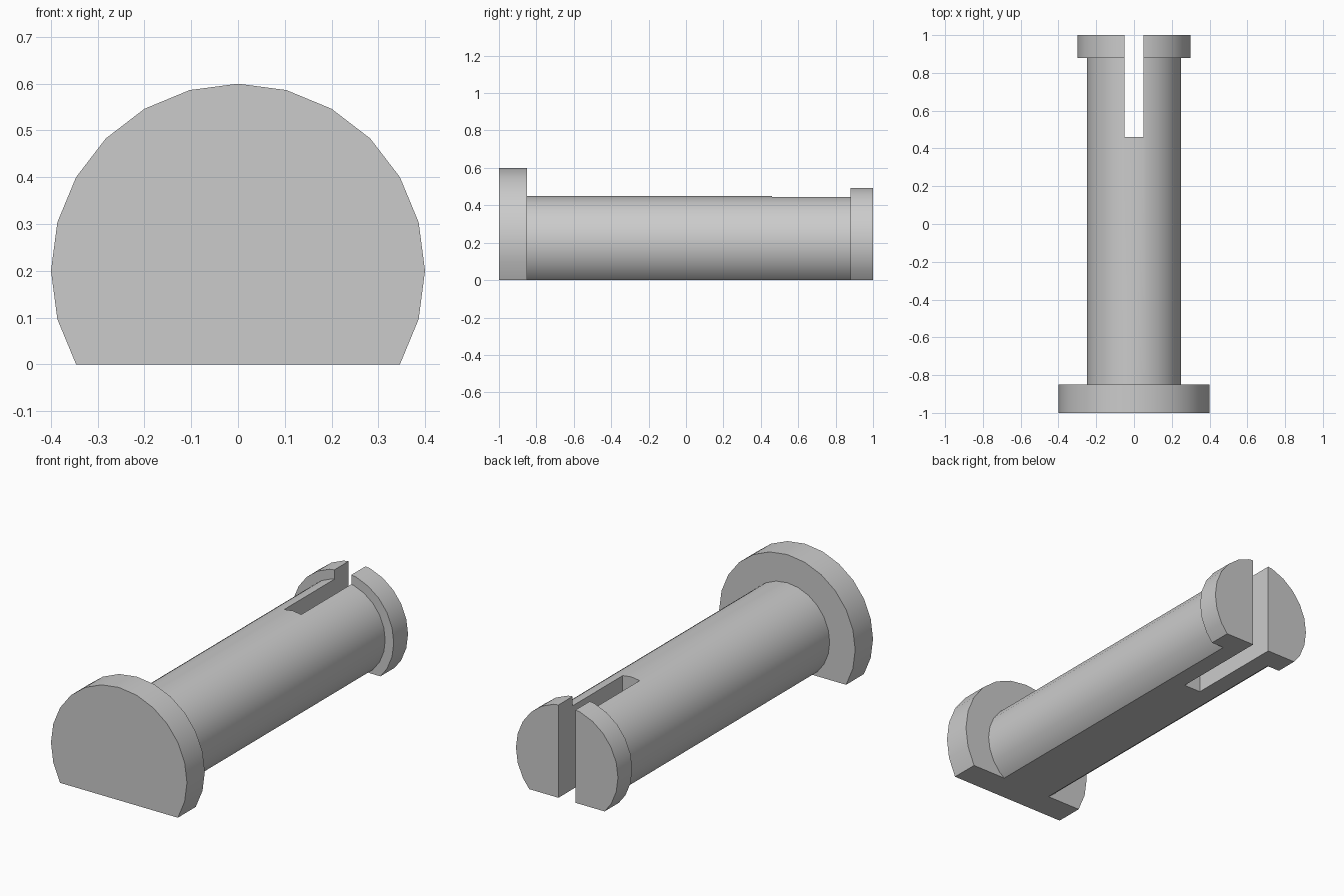
import bpy, bmesh, math
from mathutils import Matrix

default = bpy.data.objects.get("Cube")
if default:
    bpy.data.objects.remove(default, do_unlink=True)

AXIS_Z = 0.2          # height of the pin axis above the flat underside
SIDES = 24
SLOT_WIDTH = 0.1
SLOT_START = 0.46

grey = bpy.data.materials.new("plain grey")
grey.use_nodes = True
grey.diffuse_color = (0.6, 0.6, 0.6, 1)
grey.node_tree.nodes["Principled BSDF"].inputs["Base Color"].default_value = (0.6, 0.6, 0.6, 1)


def add_object(name, bm):
    mesh = bpy.data.meshes.new(name)
    bmesh.ops.recalc_face_normals(bm, faces=bm.faces)
    bm.to_mesh(mesh)
    bm.free()
    mesh.materials.append(grey)
    obj = bpy.data.objects.new(name, mesh)
    bpy.context.collection.objects.link(obj)
    return obj


def activate(obj):
    bpy.ops.object.select_all(action='DESELECT')
    obj.select_set(True)
    bpy.context.view_layer.objects.active = obj


def flat_bottomed_disc(name, radius, y0, y1):
    """Cylinder along y with its underside cut flat at the ground."""
    bm = bmesh.new()
    place = Matrix.Translation((0, (y0 + y1) / 2, AXIS_Z)) @ Matrix.Rotation(math.pi / 2, 4, 'X')
    bmesh.ops.create_cone(bm, cap_ends=True, segments=SIDES, radius1=radius,
                          radius2=radius, depth=y1 - y0, matrix=place)
    bmesh.ops.bisect_plane(bm, geom=bm.verts[:] + bm.edges[:] + bm.faces[:], dist=1e-5,
                           plane_co=(0, 0, 0), plane_no=(0, 0, 1), clear_inner=True)
    bmesh.ops.holes_fill(bm, edges=[e for e in bm.edges if e.is_boundary], sides=0)
    return add_object(name, bm)


# Pin parts
head = flat_bottomed_disc("head", 0.4, -1, -0.85)
shaft = flat_bottomed_disc("shaft", 0.25, -0.85, 0.88)
collar = flat_bottomed_disc("end_collar", 0.3, 0.88, 1)

# Slot that splits the collar and the end of the shaft
bm = bmesh.new()
length = 1
bmesh.ops.create_cube(bm, size=1, matrix=Matrix.Translation((0, SLOT_START + length / 2, AXIS_Z))
                      @ Matrix.Diagonal((SLOT_WIDTH, length, 2, 1)))
cutter = add_object("slot_cutter", bm)
cutter.hide_render = True

for part in (shaft, collar):
    activate(part)
    cut = part.modifiers.new("slot", 'BOOLEAN')
    cut.operation = 'DIFFERENCE'
    cut.solver = 'EXACT'
    cut.object = cutter
    bpy.ops.object.modifier_apply(modifier=cut.name)
bpy.data.objects.remove(cutter, do_unlink=True)

# Smooth round walls, crisp rims
for part in (head, shaft, collar):
    activate(part)
    bpy.ops.object.shade_smooth_by_angle(angle=math.radians(30))
